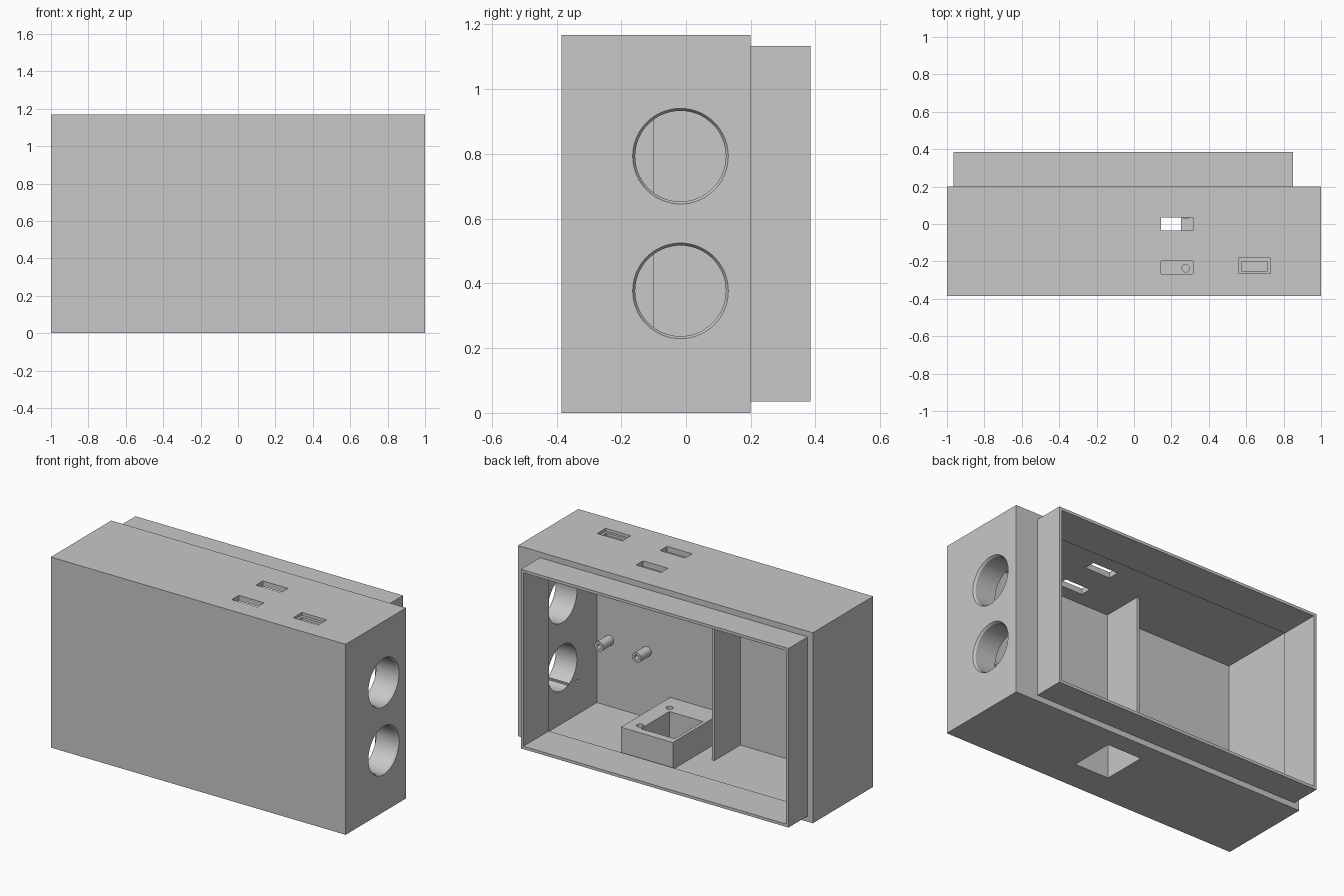
import bpy
from math import pi, radians

cube = bpy.data.objects.get("Cube")
if cube:
    bpy.data.objects.remove(cube, do_unlink=True)

grey = bpy.data.materials.new("light_grey")
grey.use_nodes = True
colour = (0.58, 0.58, 0.58, 1)
grey.diffuse_color = colour
grey.node_tree.nodes["Principled BSDF"].inputs["Base Color"].default_value = colour


def box(name, x, y, z):
    """Box from (low, high) ranges."""
    lo, hi = zip(x, y, z)
    bpy.ops.mesh.primitive_cube_add(size=1, location=[(a + b) / 2 for a, b in zip(lo, hi)])
    ob = bpy.context.object
    ob.name = name
    ob.scale = [b - a for a, b in zip(lo, hi)]
    bpy.ops.object.transform_apply(location=True, rotation=True, scale=True)
    ob.data.materials.append(grey)
    return ob


def rod(name, centre, r, depth, axis="Z", r_end=None, sides=48):
    """Cylinder or cone along an axis; r_end is the radius at the positive end."""
    turn = {"X": (0, pi / 2, 0), "Y": (-pi / 2, 0, 0), "Z": (0, 0, 0)}[axis]
    bpy.ops.mesh.primitive_cone_add(vertices=sides, radius1=r, radius2=r_end or r,
                                    depth=depth, location=centre, rotation=turn)
    ob = bpy.context.object
    ob.name = name
    bpy.ops.object.transform_apply(location=True, rotation=True, scale=True)
    ob.data.materials.append(grey)
    return ob


def cut(target, *cutters):
    """Subtract the cutters one after another, then drop them."""
    for c in cutters:
        bpy.context.view_layer.objects.active = target
        mod = target.modifiers.new("cut", "BOOLEAN")
        mod.operation, mod.solver, mod.object = "DIFFERENCE", "EXACT", c
        bpy.ops.object.modifier_apply(modifier=mod.name)
        bpy.data.objects.remove(c, do_unlink=True)


def smooth(ob):
    bpy.ops.object.select_all(action="DESELECT")
    ob.select_set(True)
    bpy.context.view_layer.objects.active = ob
    bpy.ops.object.shade_smooth_by_angle(angle=radians(30))


TOP, WALL, SKIN = 1.168, 0.035, 0.0175
INNER_X, INNER_Z = (-0.965, 0.85), (WALL, TOP - WALL)
FRONT_IN = -0.35
BORE_X, BORE_Y = (0.02, 0.25), (-0.195, 0.08)

# Main housing, open at the back, with one thick side wall
housing = box("housing", (-1, 1), (-0.385, 0.2), (0, TOP))
cut(housing, box("cavity", INNER_X, (FRONT_IN, 0.4), INNER_Z))

# Two round ports with a bevelled rim, and a small pilot hole
for z in (0.377, 0.793):
    cut(housing,
        rod("port", (0.95, -0.017, z), 0.14, 0.4, "X", sides=64),
        rod("rim", (0.995, -0.017, z), 0.138, 0.02, "X", 0.151, sides=64))
cut(housing, rod("pilot", (0.85, -0.16, 0.24), 0.01, 0.08, "X", sides=16))

# Slots in the roof, one of them with a stepped recess
roof = (TOP - 0.1, TOP + 0.1)
for y in (-0.2325, 0):
    cut(housing, box("slot", (0.145, 0.315), (y - 0.034, y + 0.034), roof))
cut(housing,
    box("slot", (0.575, 0.715), (-0.25, -0.2), roof),
    box("recess", (0.56, 0.73), (-0.265, -0.182), (TOP - 0.018, TOP + 0.1)))

# Square opening in the floor
cut(housing, box("bore", BORE_X, BORE_Y, (-0.1, 0.1)))
smooth(housing)

# Thin sleeve fitted in the open back
sleeve = box("rear_sleeve", INNER_X, (0.14, 0.385), INNER_Z)
cut(sleeve, box("opening", (INNER_X[0] + SKIN, INNER_X[1] - SKIN), (0, 0.5),
                (INNER_Z[0] + SKIN, INNER_Z[1] - SKIN)))

# Upright divider on the front wall
box("divider", (-0.123, -0.105), (FRONT_IN, -0.1), INNER_Z)

# Mounting block on the floor, with a through bore and screw holes
block = box("mounting_block", (0, 0.352), (FRONT_IN, 0.128), (WALL, 0.2))
cut(block, box("bore", BORE_X, BORE_Y, (-0.1, 0.4)))
for y in (-0.237, 0.048):
    cut(block, rod("screw_hole", (0.277, y, 0.2), 0.02, 0.2, sides=24))
smooth(block)

# Hollow pegs on the front wall
for i, x in enumerate((0.51, 0.765)):
    peg = rod(f"peg_{i + 1}", (x, FRONT_IN + 0.05, 0.44), 0.03, 0.1, "Y", sides=32)
    cut(peg, rod("peg_hole", (x, FRONT_IN + 0.1, 0.44), 0.015, 0.14, "Y", sides=24))
    smooth(peg)
